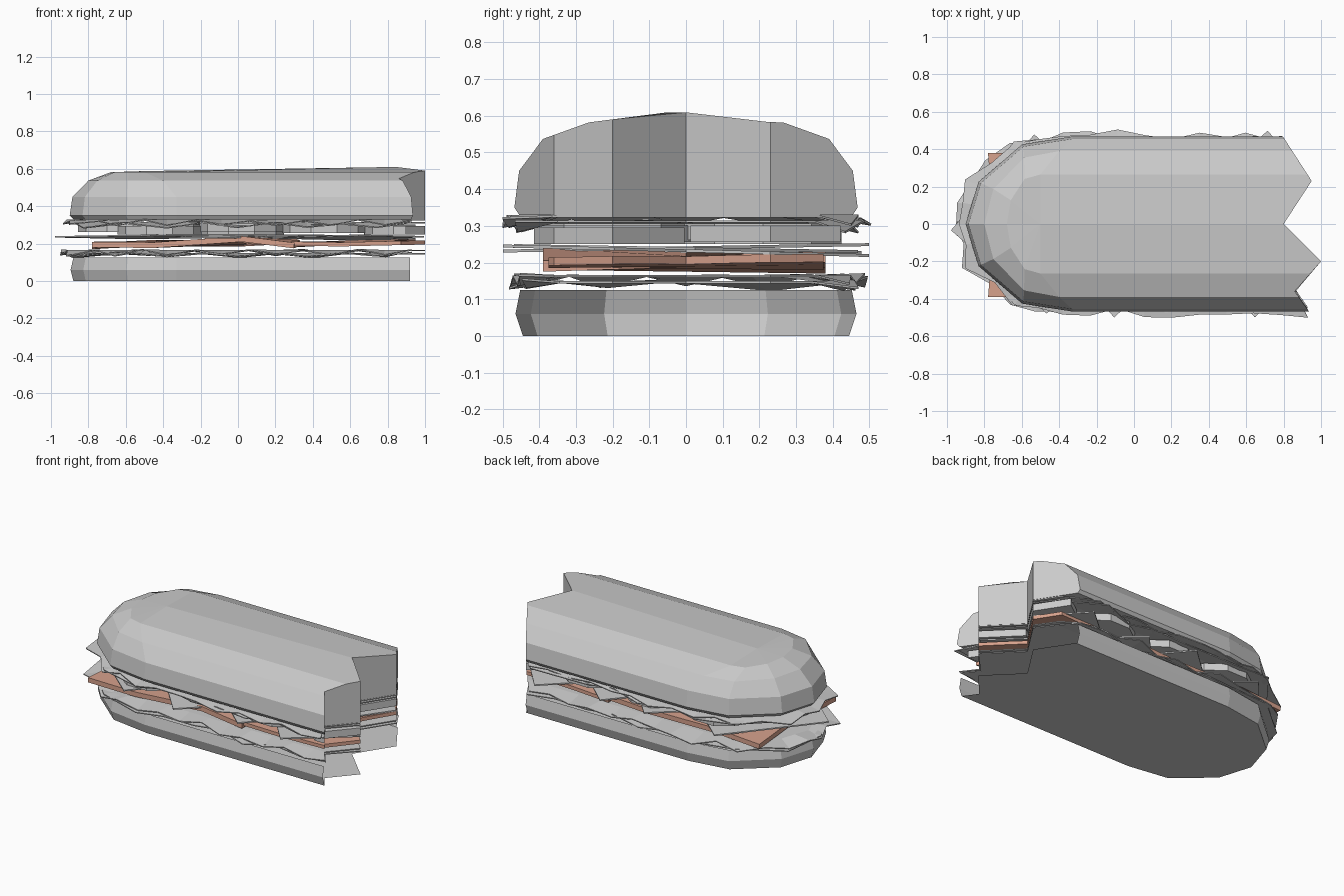
import bpy, bmesh, math, random
from mathutils import Vector, Matrix

random.seed(4)
if "Cube" in bpy.data.objects:
    bpy.data.objects.remove(bpy.data.objects["Cube"])


def material(name, rgb):
    m = bpy.data.materials.new(name)
    m.use_nodes = True
    m.diffuse_color = (*rgb, 1)
    m.node_tree.nodes["Principled BSDF"].inputs["Base Color"].default_value = (*rgb, 1)
    return m


GREY = material("pale grey", (0.6, 0.6, 0.6))
HAM = material("ham pink", (0.68, 0.36, 0.265))

# Zigzag of the cut end, from the back side to the front side
ZIGZAG = [(0.73, 0.57), (0.95, 0.23), (0.8, 0.0), (1.0, -0.2), (0.86, -0.36), (1.0, -0.56)]
FAR = 1.2


def make(name, verts, faces, mat, fix=True):
    me = bpy.data.meshes.new(name)
    me.from_pydata(verts, [], faces)
    if fix:
        bm = bmesh.new()
        bm.from_mesh(me)
        bmesh.ops.recalc_face_normals(bm, faces=bm.faces)
        bm.to_mesh(me)
        bm.free()
    ob = bpy.data.objects.new(name, me)
    bpy.context.collection.objects.link(ob)
    if mat:
        me.materials.append(mat)
    return ob


def prism(name, pts, z0, z1, mat):
    n = len(pts)
    verts = [(x, y, z0) for x, y in pts] + [(x, y, z1) for x, y in pts]
    faces = [list(range(n))[::-1], list(range(n, 2 * n))]
    faces += [(i, (i + 1) % n, (i + 1) % n + n, i + n) for i in range(n)]
    return make(name, verts, faces, mat)


def end_ring(z, w, xs, tip, x_back, x_front):
    """Half stadium: back side, round end, front side."""
    half = [(0, 1), (0.47, 0.91), (0.88, 0.48), (1, 0)]
    arc = half + [(u, -v) for u, v in half[-2::-1]]
    pts = [(x_back, w, z)] + [(xs + u * (tip - xs), v * w, z) for u, v in arc]
    return pts + [(x_front, -w, z)]


def loft(rings):
    n = len(rings[0])
    verts = [p for r in rings for p in r]
    faces = [(j * n + i, j * n + i + 1, (j + 1) * n + i + 1, (j + 1) * n + i)
             for j in range(len(rings) - 1) for i in range(n - 1)]
    return verts, faces, n


cutter = prism("end_cutter", ZIGZAG + [(2, -0.9), (2, 0.9)], -0.5, 1.2, None)
cutter.hide_render = True


def cut_end(ob, thickness=0):
    """Thicken if asked, then trim with the zigzag."""
    if thickness:
        s = ob.modifiers.new("thickness", 'SOLIDIFY')
        s.thickness = thickness
        s.offset = 0
    b = ob.modifiers.new("cut", 'BOOLEAN')
    b.operation = 'DIFFERENCE'
    b.solver = 'EXACT'
    b.object = cutter
    dg = bpy.context.evaluated_depsgraph_get()
    me = bpy.data.meshes.new_from_object(ob.evaluated_get(dg))
    ob.modifiers.clear()
    ob.data = me


# Bottom bun: open shell with a flat zigzag floor
verts, faces, n = loft([end_ring(z, w, -0.33, t, 0.8, 0.92) for z, w, t in
                        [(0, 0.445, -0.88), (0.06, 0.465, -0.895), (0.125, 0.452, -0.88)]])
make("bottom_bun_crust", verts, faces, GREY)
floor = [(x, y) for x, y, z in end_ring(0, 0.445, -0.33, -0.88, 0.81, 0.92)]
floor += ZIGZAG[4:0:-1]
make("bottom_bun_floor", [(x, y, 0) for x, y in floor], [list(range(len(floor)))[::-1]], GREY, False)

# Top bun: lofted dome with a low ridge rising to the cut end
rings = [end_ring(z, w, xs, t, FAR, FAR) for z, w, xs, t in
         [(0.33, 0.455, -0.33, -0.88), (0.35, 0.468, -0.33, -0.9), (0.45, 0.455, -0.33, -0.885),
          (0.537, 0.39, -0.4, -0.8), (0.582, 0.265, -0.5, -0.68)]]
verts, faces, n = loft(rings)
top = 4 * n
last = top + n - 1
ridge = len(verts)
verts += [(-0.5, 0, 0.588), (FAR, 0, 0.616)]
faces += [(top + i, top + i + 1, ridge) for i in range(1, n - 2)]
faces += [(top, top + 1, ridge, ridge + 1), (last - 1, last, ridge + 1, ridge)]
faces.append(list(range(n)))
faces.append([j * n for j in range(5)] + [ridge + 1] + [j * n + n - 1 for j in range(4, -1, -1)])
cut_end(make("top_bun", verts, faces, GREY))


# Lettuce: leaf with a frilled, drooping border and a flat zigzag middle
def lettuce(name, z, drop, w, tip, step, frill):
    path = [Vector(p) for p in end_ring(z, w, -0.38, tip, 0.79, 0.93)]
    border = []
    for a, b in zip(path, path[1:]):
        k = max(1, round((b - a).length / step))
        border += [a.lerp(b, i / k) for i in range(k)]
    border.append(path[-1])
    outer, inner = [], []
    for i, p in enumerate(border):
        out = Vector((min(0, p.x + 0.38), p.y, 0)).normalized()
        up = 1 if i % 2 else -1
        lift = up * random.uniform(0.4, 1) * frill - drop
        outer.append(p + out * random.uniform(-0.03, 0.03) + Vector((0, 0, lift)))
        inner.append(p - out * 0.11)
    inner[0].x += 0.07
    inner[-1].x -= 0.07
    verts, faces, n = loft([outer, inner])
    verts += [(x, y, z) for x, y in ZIGZAG[3:0:-1]]
    faces.append(list(range(n, 2 * n + 3)))
    ob = make(name, verts, faces, GREY)
    s = ob.modifiers.new("thickness", 'SOLIDIFY')
    s.thickness = 0.006
    s.offset = 0


lettuce("lower_lettuce", 0.163, 0.012, 0.47, -0.97, 0.14, 0.018)
lettuce("lower_lettuce_second_leaf", 0.146, 0.006, 0.455, -0.92, 0.2, 0.016)
lettuce("upper_lettuce", 0.326, 0.014, 0.475, -0.95, 0.15, 0.016)
lettuce("upper_lettuce_second_leaf", 0.312, 0.014, 0.46, -0.91, 0.2, 0.016)


# Ham: bent slices, each a row of stations (x, front z, back z)
def ham(name, stations, y0, y1, t):
    verts = []
    for x, zf, zb in stations:
        verts += [(x, y0, zf), (x + 0.03, 0, (zf + zb) / 2), (x, y1, zb)]
    faces = []
    for i in range(len(stations) - 1):
        a = 3 * i
        faces += [(a, a + 1, a + 4, a + 3), (a + 1, a + 2, a + 5, a + 4)]
    cut_end(make(name, verts, faces, HAM), t)


ham("ham_slice_rear", [(-0.78, 0.195, 0.185), (-0.45, 0.192, 0.205), (0.02, 0.225, 0.2),
                       (0.3, 0.19, 0.215)], -0.39, 0.38, 0.03)
ham("ham_slice_front", [(0.28, 0.2, 0.19), (0.55, 0.196, 0.205), (0.85, 0.203, 0.212),
                        (1.15, 0.205, 0.215)], -0.375, 0.375, 0.022)

# Cheese: thin tilted squares turned so their corners poke out
for i, (x, r, turn, z, tilt) in enumerate([(-0.5, 0.48, 4, 0.236, -1), (-0.08, 0.5, -3, 0.24, 1),
                                           (0.3, 0.47, 3, 0.238, -1), (0.68, 0.5, -4, 0.232, -1.5)]):
    pts = [(r * math.cos(math.radians(turn + 90 * k)),
            r * math.sin(math.radians(turn + 90 * k))) for k in range(4)]
    slice_ob = prism(f"cheese_slice_{i + 1}", pts, -0.004, 0.004, GREY)
    slice_ob.data.transform(Matrix.Translation((x, 0, z)) @ Matrix.Rotation(math.radians(tilt), 4, 'X'))
    cut_end(slice_ob)

# Tomato: faceted discs in two rows plus one at the round end
spots = [(x, y) for x in (-0.42, 0.02, 0.46, 0.9) for y in (-0.2, 0.21)] + [(-0.63, 0.0)]
for i, (x, y) in enumerate(spots):
    z = 0.25 + 0.006 * (i % 3)
    pts = [(x + 0.225 * math.cos(k * math.tau / 10), y + 0.225 * math.sin(k * math.tau / 10))
           for k in range(10)]
    cut_end(prism(f"tomato_slice_{i + 1}", pts, z, z + 0.045, GREY))

bpy.data.objects.remove(cutter)
